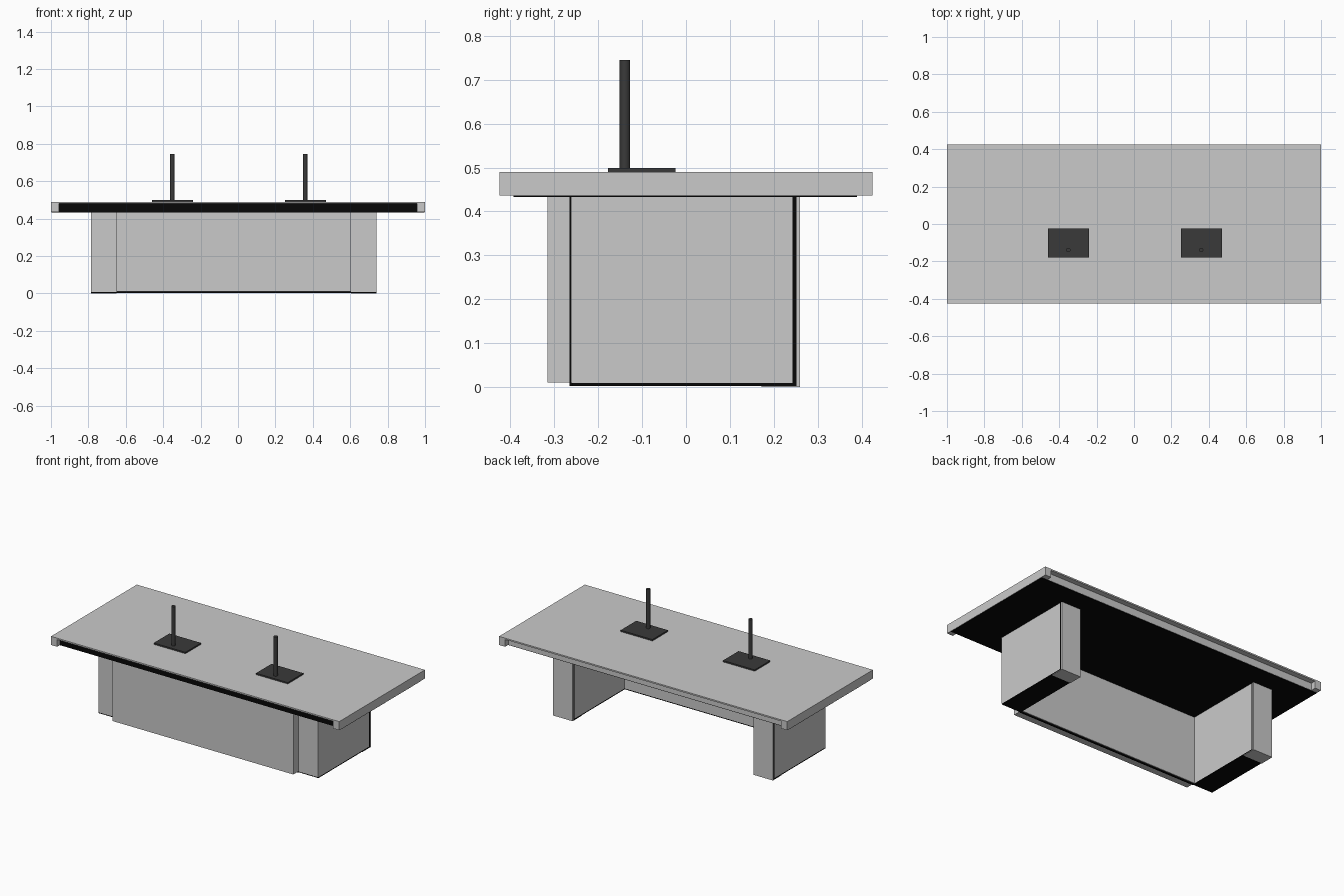
import bpy
import math

if "Cube" in bpy.data.objects:
    bpy.data.objects.remove(bpy.data.objects["Cube"])


def material(name, r, g, b):
    m = bpy.data.materials.new(name)
    m.diffuse_color = (r, g, b, 1)
    m.use_nodes = True
    m.node_tree.nodes["Principled BSDF"].inputs["Base Color"].default_value = m.diffuse_color
    return m


GREY = material("light grey laminate", 0.59, 0.59, 0.59)
BLACK = material("black core", 0.002, 0.002, 0.002)
DARK = material("dark metal", 0.042, 0.042, 0.042)


def box(name, x, y, z, mat):
    """Box from (min, max) ranges on each axis."""
    bpy.ops.mesh.primitive_cube_add(size=1)
    ob = bpy.context.object
    ob.name = name
    for v in ob.data.vertices:
        v.co = [r[0] if c < 0 else r[1] for c, r in zip(v.co, (x, y, z))]
    ob.data.materials.append(mat)
    return ob


# Table top: thin slab, end boards, recessed core and underside
box("table_top", (-1, 1), (-0.425, 0.425), (0.481, 0.49), GREY)
for side, s in (("left", -1), ("right", 1)):
    x = sorted((s * 0.958, s))
    box(side + "_end_board", x, (-0.425, 0.425), (0.436, 0.481), GREY)
box("top_core", (-0.958, 0.958), (-0.395, 0.385), (0.437, 0.481), BLACK)
box("back_apron", (-0.958, 0.958), (0.385, 0.392), (0.436, 0.481), GREY)
box("underside_plate", (-0.998, 0.998), (-0.393, 0.39), (0.433, 0.437), BLACK)

# Box legs: black sole, black shadow gap and a grey back cap with foot
for side, x in (("left", (-0.785, -0.65)), ("right", (0.605, 0.74))):
    box(side + "_leg", x, (-0.262, 0.242), (0.009, 0.434), GREY)
    box(side + "_leg_sole", x, (-0.26, 0.242), (0.003, 0.009), BLACK)
    box(side + "_leg_gap", x, (0.242, 0.252), (0.003, 0.434), BLACK)
    box(side + "_leg_back_cap", x, (0.252, 0.26), (0.0, 0.434), GREY)
    box(side + "_leg_foot", x, (0.172, 0.252), (0.0, 0.003), GREY)

# Front panel standing proud of the legs, with black backing strip
box("front_panel", (-0.65, 0.605), (-0.316, -0.265), (0.011, 0.434), GREY)
box("panel_backing", (-0.65, 0.605), (-0.265, -0.257), (0.003, 0.434), BLACK)
box("panel_inner_face", (-0.65, 0.605), (-0.257, -0.252), (0.011, 0.434), GREY)

# Two desk stands: flat base plate and round post
for side, cx in (("left", -0.35), ("right", 0.36)):
    box(side + "_stand_base", (cx - 0.11, cx + 0.11), (-0.178, -0.024), (0.49, 0.499), DARK)
    bpy.ops.mesh.primitive_cylinder_add(vertices=24, radius=0.012, depth=0.246,
                                        location=(cx - 0.001, -0.139, 0.622))
    post = bpy.context.object
    post.name = side + "_stand_post"
    post.data.materials.append(DARK)
    bpy.ops.object.shade_smooth_by_angle(angle=math.radians(40))
